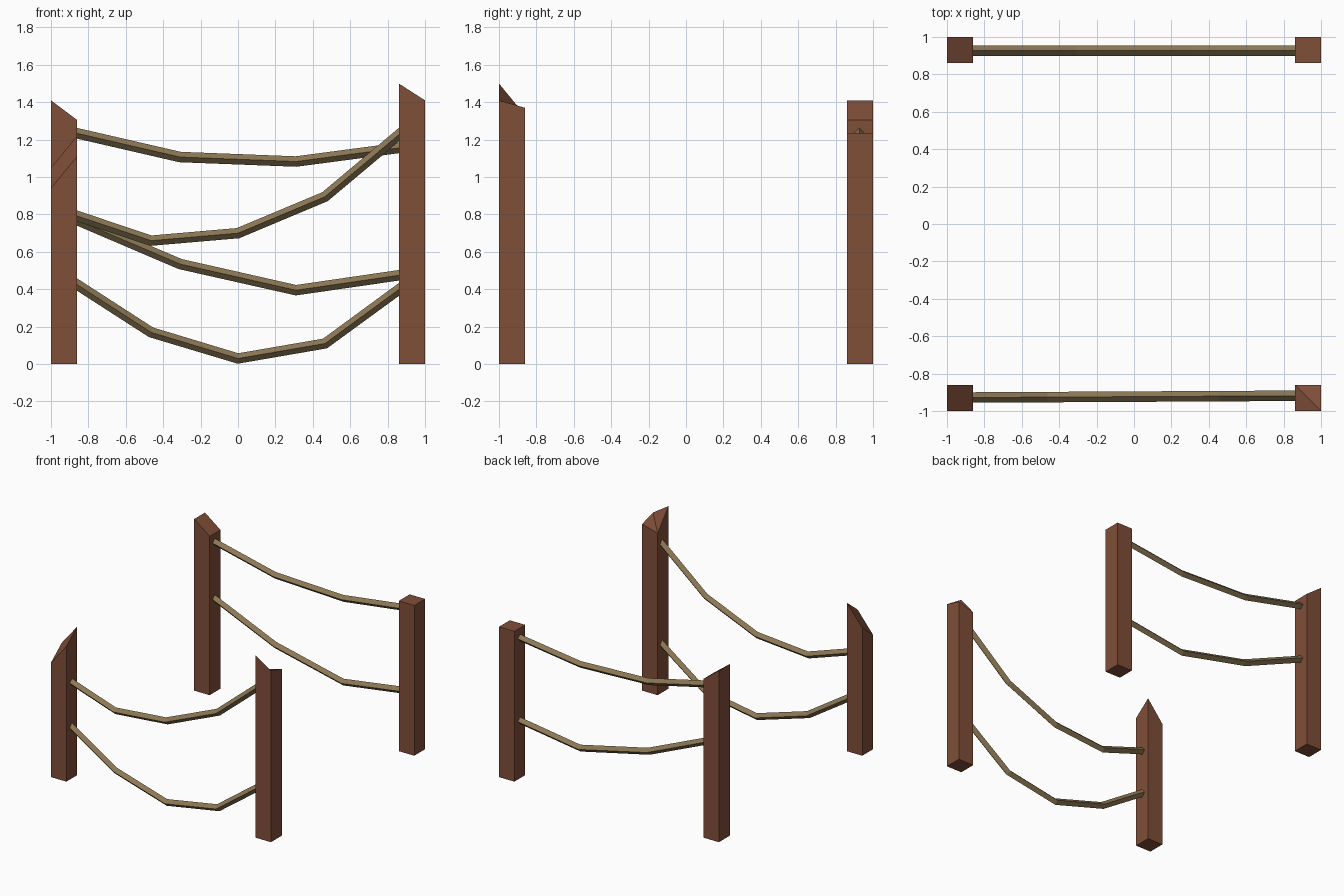
import bpy
import bmesh
from mathutils import Vector

cube = bpy.data.objects.get("Cube")
if cube:
    bpy.data.objects.remove(cube, do_unlink=True)


def make_material(name, colour):
    mat = bpy.data.materials.new(name)
    mat.use_nodes = True
    mat.diffuse_color = (*colour, 1)
    mat.node_tree.nodes["Principled BSDF"].inputs["Base Color"].default_value = (*colour, 1)
    return mat


wood = make_material("red_brown_wood", (0.216, 0.077, 0.040))
hemp = make_material("tan_rope", (0.263, 0.188, 0.089))


def finish(name, bm, mat):
    bmesh.ops.recalc_face_normals(bm, faces=bm.faces)
    mesh = bpy.data.meshes.new(name)
    bm.to_mesh(mesh)
    bm.free()
    mesh.materials.append(mat)
    bpy.context.collection.objects.link(bpy.data.objects.new(name, mesh))


POST = 0.14     # post width
CENTRE = 0.93   # distance of post centres from the middle
RADIUS = 0.028  # half diagonal of the rope


def post(name, sx, sy, heights):
    """Square post with a cut top; heights at (-x,-y), (+x,-y), (+x,+y), (-x,+y)."""
    bm = bmesh.new()
    h = POST / 2
    corners = [(sx * CENTRE + dx * h, sy * CENTRE + dy * h)
               for dx, dy in ((-1, -1), (1, -1), (1, 1), (-1, 1))]
    low = [bm.verts.new((x, y, 0)) for x, y in corners]
    top = [bm.verts.new((x, y, z)) for (x, y), z in zip(corners, heights)]
    bm.faces.new(low)
    for i in range(4):
        j = (i + 1) % 4
        bm.faces.new((low[i], low[j], top[j], top[i]))
    if abs(heights[0] + heights[2] - heights[1] - heights[3]) > 0.03:
        # Folded top with a valley
        bm.faces.new((top[0], top[1], top[3]))
        bm.faces.new((top[1], top[2], top[3]))
    else:
        bm.faces.new(top)
    finish(name, bm, wood)


def rope(name, y_start, y_end, levels):
    """Diamond section swept through evenly spaced sag points with mitred bends."""
    bm = bmesh.new()
    last = len(levels) - 1
    points = [Vector((CENTRE * (2 * i / last - 1),
                      y_start + (y_end - y_start) * i / last, z))
              for i, z in enumerate(levels)]
    side = Vector((0, RADIUS, 0))
    rings = []
    for i, p in enumerate(points):
        before = (p - points[max(i - 1, 0)]).normalized()
        after = (points[min(i + 1, last)] - p).normalized()
        t = (before + after).normalized()
        up = Vector((-t.z, 0, t.x)).normalized() * RADIUS
        rings.append([bm.verts.new(p + d) for d in (up, side, -up, -side)])
    for a, b in zip(rings, rings[1:]):
        for i in range(4):
            j = (i + 1) % 4
            bm.faces.new((a[i], a[j], b[j], b[i]))
    bm.faces.new(rings[0])
    bm.faces.new(rings[-1])
    finish(name, bm, hemp)


# Corner posts, each with its own cut
post("front_right_post", -1, -1, (0.94, 1.11, 1.22, 1.05))
post("front_left_post", 1, -1, (1.50, 1.41, 1.37, 1.33))
post("back_right_post", -1, 1, (1.41, 1.305, 1.305, 1.41))
post("back_left_post", 1, 1, (1.235, 1.235, 1.235, 1.235))

# Sagging ropes
rope("front_upper_rope", -0.928, -0.918, (0.815, 0.66, 0.70, 0.895, 1.285))
rope("front_lower_rope", -0.928, -0.918, (0.47, 0.17, 0.03, 0.11, 0.45))
rope("back_upper_rope", 0.927, 0.927, (1.25, 1.107, 1.083, 1.165))
rope("back_lower_rope", 0.927, 0.927, (0.80, 0.535, 0.395, 0.485))
